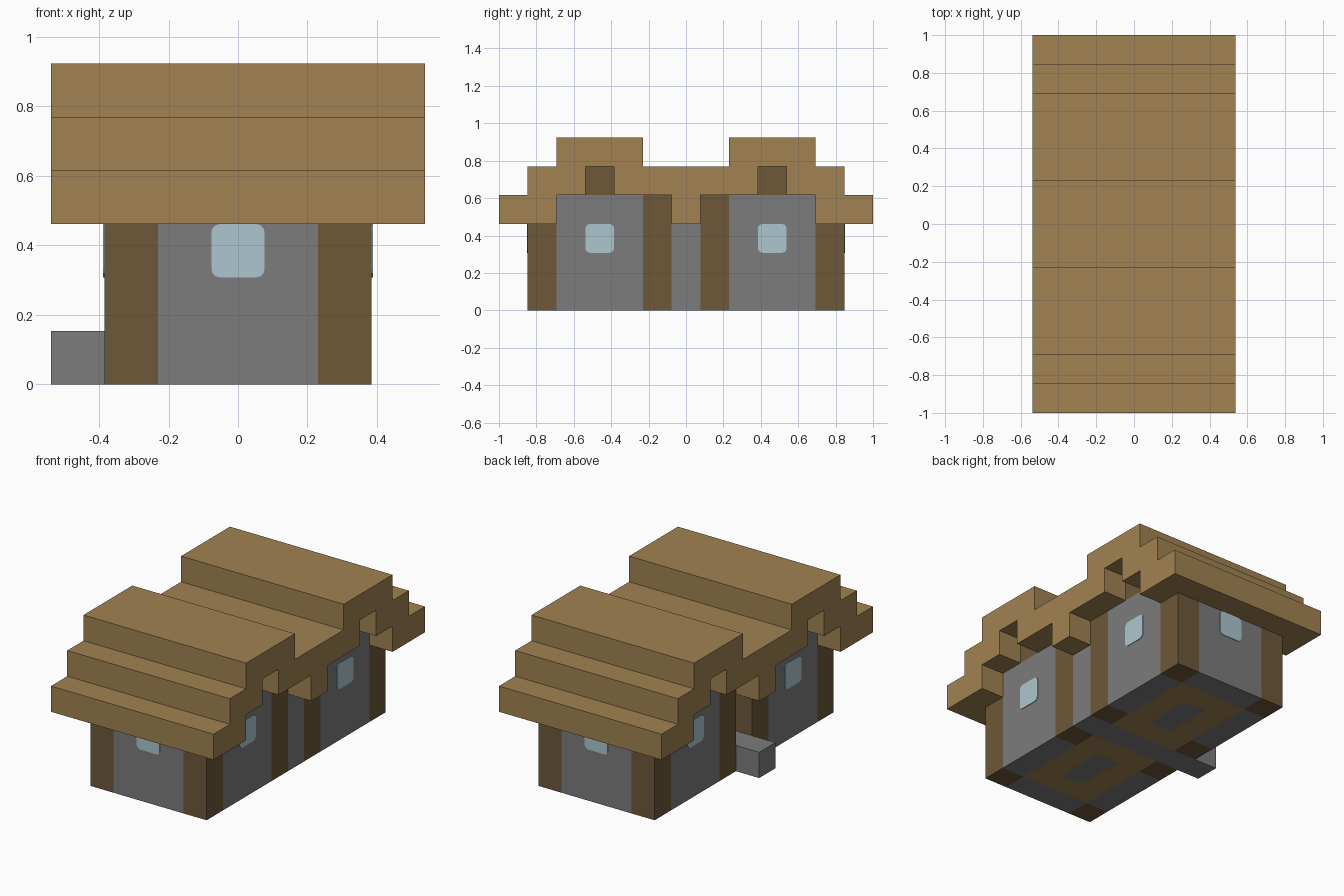
import bpy, bmesh, math
from mathutils import Matrix, Vector

cube = bpy.data.objects.get("Cube")
if cube:
    bpy.data.objects.remove(cube, do_unlink=True)

U = 2 / 13  # one block


def material(name, rgb):
    lin = [((c / 255 + 0.055) / 1.055) ** 2.4 for c in rgb] + [1]
    m = bpy.data.materials.new(name)
    m.use_nodes = True
    m.diffuse_color = lin
    m.node_tree.nodes["Principled BSDF"].inputs["Base Color"].default_value = lin
    return m


PLANKS = material("plank_wood", (161, 130, 82))
LOG = material("dark_log", (109, 88, 56))
STONE = material("grey_stone", (124, 124, 124))
GLASS = material("pale_glass", (172, 199, 207))


def finish(name, bm, mat):
    bmesh.ops.recalc_face_normals(bm, faces=bm.faces)
    me = bpy.data.meshes.new(name)
    bm.to_mesh(me)
    bm.free()
    me.materials.append(mat)
    ob = bpy.data.objects.new(name, me)
    bpy.context.collection.objects.link(ob)
    return ob


def block(name, mat, x, y, z):
    """Box covering inclusive block ranges in x and y, and levels z[0] to z[1]."""
    lo = Vector((x[0] - 0.5, y[0] - 0.5, z[0])) * U
    hi = Vector((x[1] + 0.5, y[1] + 0.5, z[1])) * U
    bm = bmesh.new()
    bmesh.ops.create_cube(bm, size=1, matrix=Matrix.Translation((lo + hi) / 2)
                          @ Matrix.Diagonal((*(hi - lo), 1)))
    return finish(name, bm, mat)


def prism(name, mat, pts, direction):
    """Extrude a flat outline along a direction."""
    bm = bmesh.new()
    face = bm.faces.new([bm.verts.new(p) for p in pts])
    out = bmesh.ops.extrude_face_region(bm, geom=[face])
    verts = [g for g in out["geom"] if isinstance(g, bmesh.types.BMVert)]
    bmesh.ops.translate(bm, verts=verts, vec=direction)
    return finish(name, bm, mat)


def window(name, centre, turn):
    """Rounded glass plate on a wall, turned about z."""
    half, r = 0.5 * U, 0.025
    pts = []
    for k, (sx, sz) in enumerate([(1, 1), (-1, 1), (-1, -1), (1, -1)]):
        for step in range(4):
            a = math.radians(90 * k + 30 * step)
            pts.append((sx * (half - r) + r * math.cos(a), 0,
                        sz * (half - r) + r * math.sin(a)))
    ob = prism(name, GLASS, pts, (0, -0.004, 0))
    ob.data.transform(Matrix.Translation(Vector(centre) * U) @ Matrix.Rotation(turn, 4, "Z"))


# Stepped roof, one outline mirrored across the middle
half = [(0.5, 3), (0.5, 4), (2.5, 4), (2.5, 5), (3.5, 5), (3.5, 4), (4.5, 4), (4.5, 3),
        (6.5, 3), (6.5, 4), (5.5, 4), (5.5, 5), (4.5, 5), (4.5, 6), (1.5, 6), (1.5, 5)]
outline = half + [(-y, z) for y, z in reversed(half)]
prism("stepped_roof", PLANKS, [(-3.5 * U, y * U, z * U) for y, z in outline], (7 * U, 0, 0))

# Two rooms, front and back
for s, end in ((-1, "front"), (1, "back")):
    def span(a, b):
        return sorted((s * a, s * b))

    block(f"{end}_wall", STONE, (-1, 1), span(5, 5), (0, 3))
    window(f"{end}_window", (0, s * 5.5, 2.5), 0 if s < 0 else math.pi)
    block(f"{end}_ridge_beam", LOG, (-2, 2), span(3, 3), (4, 5))

    # Plank floor around a stone hearth
    block(f"{end}_hearth", STONE, (0, 0), span(2, 3), (0, 1))
    for x in (-1, 1):
        block(f"{end}_floor_side", PLANKS, (x, x), span(1, 4), (0, 1))
    for y in (1, 4):
        block(f"{end}_floor_end", PLANKS, (0, 0), span(y, y), (0, 1))

    # Side walls, windows and log posts
    for x, side in ((-2, "right"), (2, "left")):
        block(f"{end}_{side}_wall", STONE, (x, x), span(2, 4), (0, 4))
        window(f"{end}_{side}_window", (x * 1.25, s * 3, 2.5), math.copysign(math.pi / 2, x))
        block(f"{end}_{side}_corner_post", LOG, (x, x), span(5, 5), (0, 3))
        block(f"{end}_{side}_inner_post", LOG, (x, x), span(1, 1), (0, 4))

# Stone passage: step, floor and closed far wall, with an open doorway above the step
block("passage_floor_and_step", STONE, (-3, 1), (0, 0), (0, 1))
block("passage_end_wall", STONE, (2, 2), (0, 0), (0, 3))
